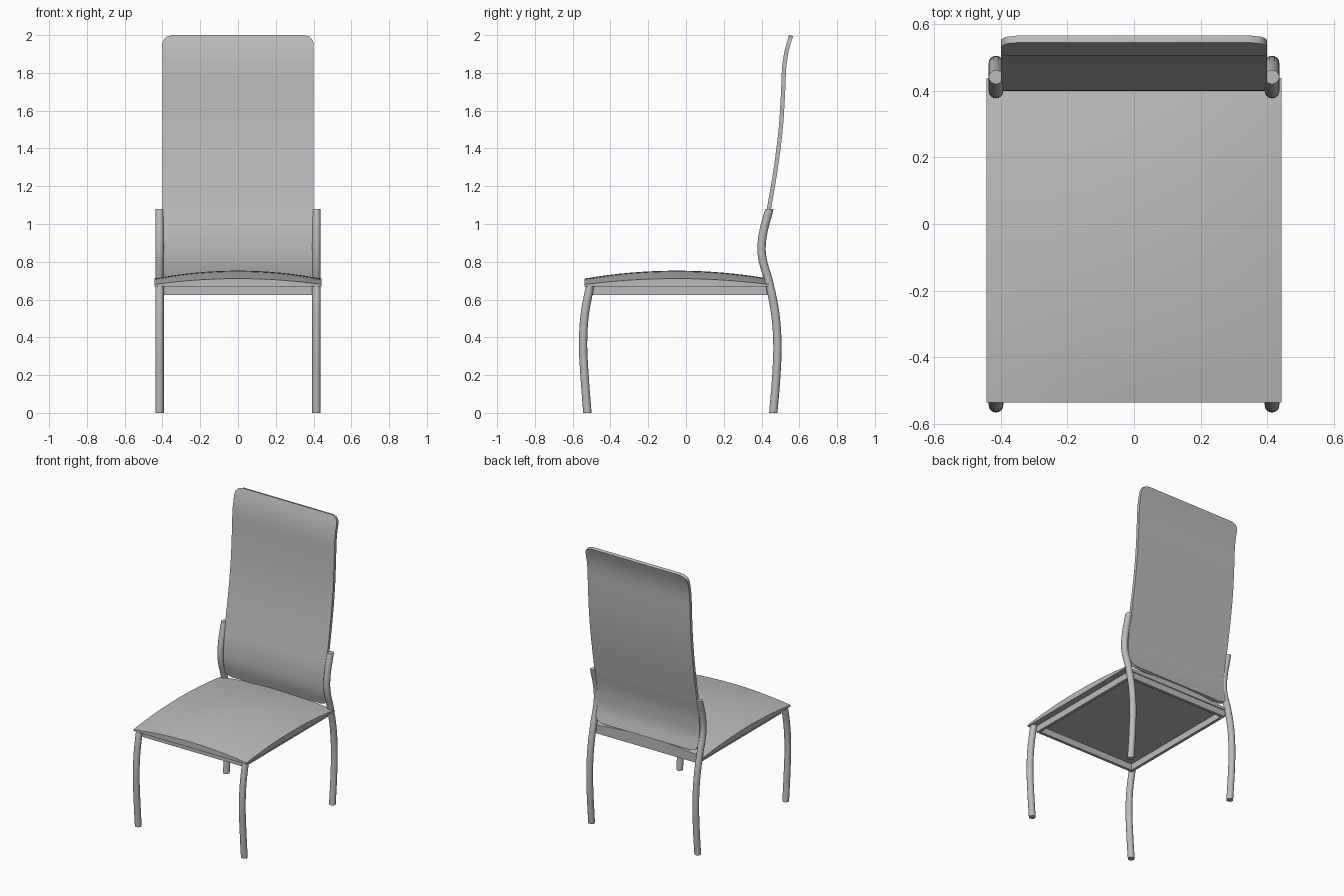
import bpy, bmesh, math
from mathutils import Vector

cube = bpy.data.objects.get("Cube")
if cube:
    bpy.data.objects.remove(cube)

grey = bpy.data.materials.new("plain_grey")
grey.use_nodes = True
grey.diffuse_color = (0.5, 0.5, 0.5, 1)
grey.node_tree.nodes["Principled BSDF"].inputs["Base Color"].default_value = (0.5, 0.5, 0.5, 1)


def finish(name, bm, angle=40):
    bmesh.ops.recalc_face_normals(bm, faces=bm.faces)
    mesh = bpy.data.meshes.new(name)
    bm.to_mesh(mesh)
    bm.free()
    obj = bpy.data.objects.new(name, mesh)
    bpy.context.collection.objects.link(obj)
    mesh.materials.append(grey)
    bpy.ops.object.select_all(action='DESELECT')
    bpy.context.view_layer.objects.active = obj
    obj.select_set(True)
    bpy.ops.object.shade_smooth_by_angle(angle=math.radians(angle))


def bridge(bm, r, s):
    """Join two closed rings of vertices with quads."""
    for k in range(len(r)):
        j = (k + 1) % len(r)
        bm.faces.new((r[k], r[j], s[j], s[k]))


def smooth_path(points, steps=5):
    """Catmull-Rom curve through (y, z) points."""
    p = [Vector(q) for q in points]
    p = [2 * p[0] - p[1]] + p + [2 * p[-1] - p[-2]]
    out = []
    for a, b, c, d in zip(p, p[1:], p[2:], p[3:]):
        for i in range(steps):
            t = i / steps
            out.append((2 * b + (c - a) * t + (2 * a - 5 * b + 4 * c - d) * t * t
                        + (3 * b - a - 3 * c + d) * t ** 3) / 2)
    return out + [p[-2]]


def normals(path):
    last = len(path) - 1
    result = []
    for i in range(last + 1):
        t = (path[min(i + 1, last)] - path[max(i - 1, 0)]).normalized()
        result.append(Vector((t.y, -t.x)))
    return result


def tube(name, x, points, radius=0.022, sides=16):
    bm = bmesh.new()
    path = smooth_path(points)
    rings = []
    for i, (c, n) in enumerate(zip(path, normals(path))):
        ring = []
        for k in range(sides):
            a = math.tau * k / sides
            off = n * radius * math.sin(a)
            # both ends are cut level
            if i in (0, len(path) - 1):
                off.y = 0
            ring.append(bm.verts.new((x + radius * math.cos(a), c.x + off.x, c.y + off.y)))
        rings.append(ring)
    for r, s in zip(rings, rings[1:]):
        bridge(bm, r, s)
    bm.faces.new(rings[0])
    bm.faces.new(rings[-1])
    finish(name, bm)


# Curved tubular legs; the back pair carries on up to hold the backrest
front_leg = [(-0.522, 0), (-0.536, 0.18), (-0.545, 0.36), (-0.536, 0.52), (-0.508, 0.675)]
back_leg = [(0.462, 0), (0.477, 0.18), (0.484, 0.36), (0.472, 0.53), (0.44, 0.69),
            (0.408, 0.8), (0.4, 0.88), (0.412, 0.97), (0.442, 1.08)]
for side, x in (("left", 0.415), ("right", -0.415)):
    tube("front_leg_" + side, x, front_leg)
    tube("back_leg_" + side, x, back_leg)

# Backrest: a bent panel with rounded corners
panel = smooth_path([(0.437, 0.71), (0.415, 0.8), (0.411, 0.88), (0.418, 0.97), (0.441, 1.09),
                     (0.476, 1.3), (0.501, 1.5), (0.513, 1.68), (0.52, 1.83), (0.534, 1.92),
                     (0.556, 1.997)], 8)
bm = bmesh.new()
half, corner, thick = 0.4, 0.05, 0.011
rows = []
for c, n in zip(panel, normals(panel)):
    d = min(c.y - panel[0].y, panel[-1].y - c.y)
    inset = corner - math.sqrt(max(0, corner ** 2 - (corner - d) ** 2)) if d < corner else 0
    w = half - inset
    rows.append([bm.verts.new((sx * w, c.x + s * thick * n.x, c.y + s * thick * n.y))
                 for sx, s in ((-1, -1), (1, -1), (1, 1), (-1, 1))])
for r, s in zip(rows, rows[1:]):
    bridge(bm, r, s)
bm.faces.new(rows[0])
bm.faces.new(rows[-1])
finish("backrest", bm)

# Seat: a domed top, lowest at its four corners, on a flat base
steps = 16
y_mid, half_x, half_y = -0.049, 0.443, 0.488
base = 0.67
bm = bmesh.new()
grid = []
for j in range(steps + 1):
    row = []
    for i in range(steps + 1):
        u, v = 2 * i / steps - 1, 2 * j / steps - 1
        a, b = 1 - u * u, 1 - v * v
        z = base + 0.01 + 0.031 * (a + b) + 0.011 * a * b
        row.append(bm.verts.new((u * half_x, y_mid + v * half_y, z)))
    grid.append(row)
for r, s in zip(grid, grid[1:]):
    for i in range(steps):
        bm.faces.new((r[i], r[i + 1], s[i + 1], s[i]))
rim = (grid[0][:-1] + [r[-1] for r in grid[:-1]]
       + grid[-1][:0:-1] + [r[0] for r in grid[:0:-1]])
base_ring = [bm.verts.new((v.co.x, v.co.y, base)) for v in rim]
bridge(bm, rim, base_ring)
bm.faces.new(base_ring)
finish("seat", bm)

# Open rectangular frame under the seat
bm = bmesh.new()
y_frame = -0.033
rings = []
for inset, z in ((0, 0.625), (0, base), (0.02, base), (0.02, 0.625)):
    rings.append([bm.verts.new((sx * (0.4 - inset), y_frame + sy * (0.465 - inset), z))
                  for sx, sy in ((-1, -1), (1, -1), (1, 1), (-1, 1))])
for r, s in zip(rings, rings[1:] + rings[:1]):
    bridge(bm, r, s)
finish("seat_frame", bm)
